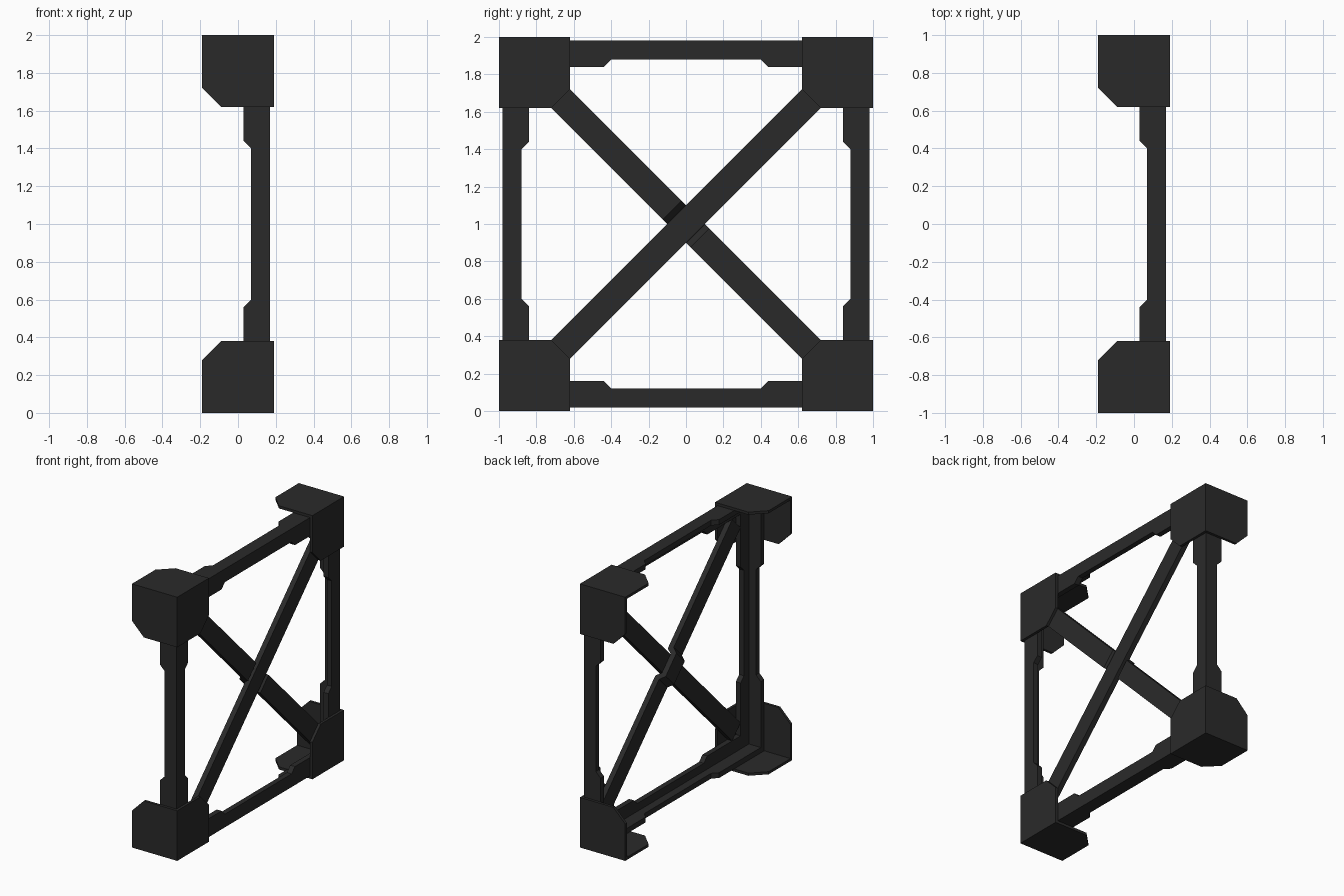
import bpy, bmesh
from math import sqrt

if "Cube" in bpy.data.objects:
    bpy.data.objects.remove(bpy.data.objects["Cube"])

mat = bpy.data.materials.new("dark_metal")
mat.diffuse_color = (0.023, 0.023, 0.023, 1)
mat.use_nodes = True
mat.node_tree.nodes["Principled BSDF"].inputs["Base Color"].default_value = mat.diffuse_color


def prism(bm, pts, lo, hi, place):
    """Extrude a 2D profile from lo to hi; place() maps (u, v, w) to x, y, z."""
    rings = [[bm.verts.new(place(u, v, w)) for u, v in pts] for w in (lo, hi)]
    bm.faces.new(rings[0])
    bm.faces.new(rings[1][::-1])
    n = len(pts)
    for i in range(n):
        j = (i + 1) % n
        bm.faces.new((rings[0][i], rings[1][i], rings[1][j], rings[0][j]))


def finish(name, bm):
    """Lift onto the ground and make an object with outward normals."""
    bmesh.ops.recalc_face_normals(bm, faces=bm.faces)
    bmesh.ops.translate(bm, verts=bm.verts, vec=(0, 0, 1))
    me = bpy.data.meshes.new(name)
    bm.to_mesh(me)
    bm.free()
    me.materials.append(mat)
    bpy.context.collection.objects.link(bpy.data.objects.new(name, me))


# Corner brackets: three thin gusset plates with one clipped corner each
S, C, P = 0.38, 0.28, 0.02
gusset = [(0, 0), (S, 0), (S, C), (C, S), (0, S)]
for sy, side in ((-1, "front"), (1, "back")):
    for sz, level in ((-1, "lower"), (1, "upper")):
        bm = bmesh.new()
        prism(bm, gusset, 0, P, lambda u, v, w: (0.19 - w, sy * (1 - u), sz * (1 - v)))
        prism(bm, gusset, 0, P, lambda u, v, w: (0.19 - u, sy * (1 - w), sz * (1 - v)))
        prism(bm, gusset, 0, P, lambda u, v, w: (0.19 - u, sy * (1 - v), sz * (1 - w)))
        finish(f"{level}_{side}_corner_bracket", bm)

# Edge beams: L-angle sections whose flanges widen at the ends
T, L = 0.04, 0.98


def flange(a0):
    return [(-L, a0), (L, a0), (L, 0.14), (0.44, 0.14), (0.40, 0.10),
            (-0.40, 0.10), (-0.44, 0.14), (-L, 0.14)]


def beam(name, s, upright):
    def pos(x, across, along):
        return (x, across, along) if upright else (x, along, across)
    bm = bmesh.new()
    prism(bm, flange(0), 0, T, lambda l, a, b: pos(0.17 - b, s * (L - a), l))
    prism(bm, flange(T), 0, T, lambda l, a, b: pos(0.17 - a, s * (L - b), l))
    finish(name, bm)


beam("front_post", -1, True)
beam("back_post", 1, True)
beam("lower_rail", -1, False)
beam("upper_rail", 1, False)

# Diagonal braces: one straight, one stepped behind it at the crossing
E, R = 0.79 * sqrt(2), 1 / sqrt(2)
straight = [(-E, 0.17), (E, 0.17), (E, 0.13), (-E, 0.13)]
outer = [(-E, 0.17), (-0.105, 0.17), (-0.073, 0.13), (0.073, 0.13), (0.105, 0.17), (E, 0.17)]
inner = [(E, 0.13), (0.125, 0.13), (0.09, 0.09), (-0.09, 0.09), (-0.125, 0.13), (-E, 0.13)]
for name, pts, d in (("straight_brace", straight, 1), ("stepped_brace", outer + inner, -1)):
    bm = bmesh.new()
    prism(bm, pts, -0.0705, 0.0705,
          lambda s, x, w: (x, d * (s - w) * R, (s + w) * R))
    finish(name, bm)
